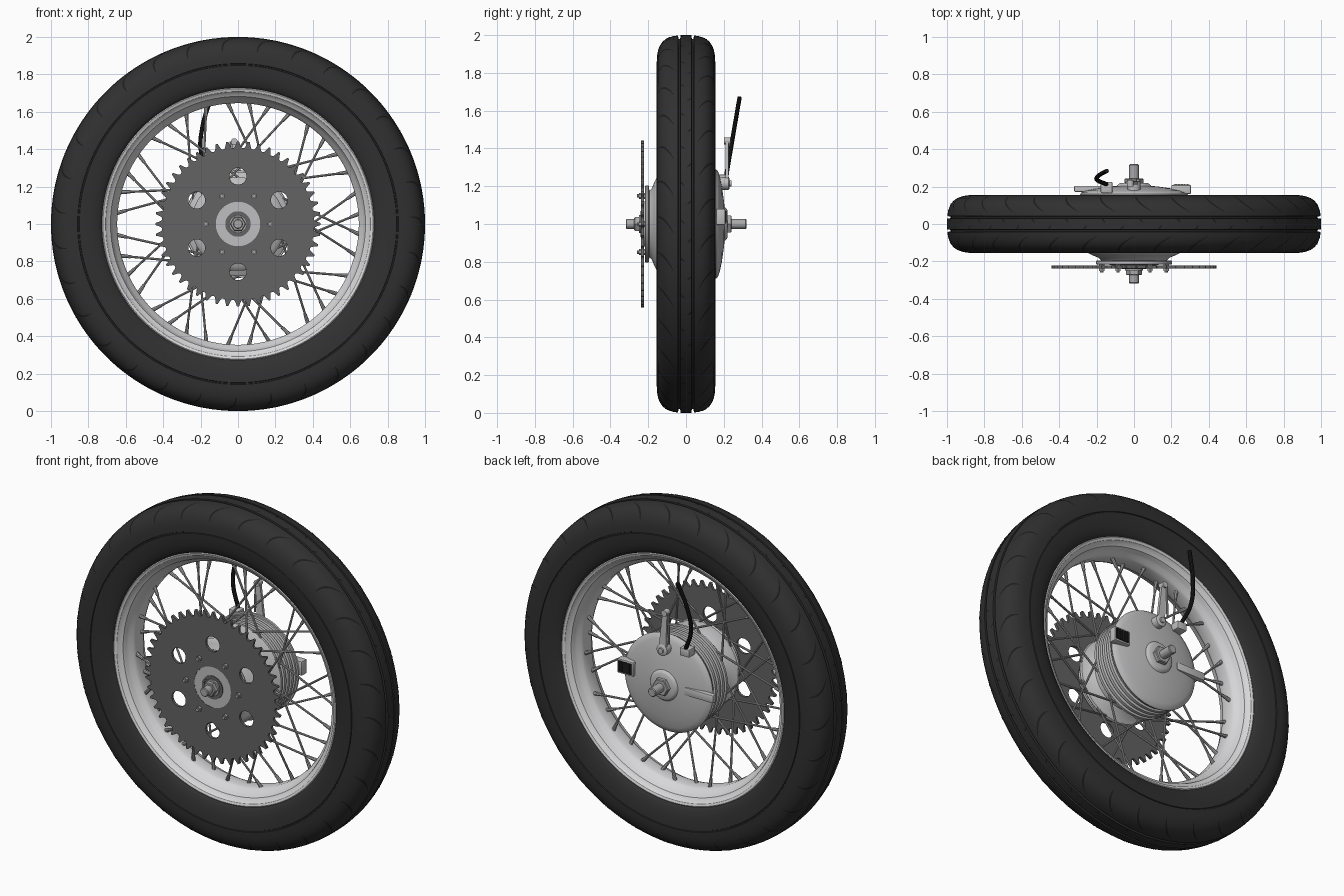
import bpy, bmesh, math
from mathutils import Vector, Matrix
from math import sin, cos, pi, radians

if "Cube" in bpy.data.objects:
    bpy.data.objects.remove(bpy.data.objects["Cube"])


def material(name, v):
    m = bpy.data.materials.new(name)
    m.diffuse_color = (v, v, v * 1.02, 1)
    m.use_nodes = True
    m.node_tree.nodes["Principled BSDF"].inputs["Base Color"].default_value = m.diffuse_color
    return m


RUBBER = material("tyre rubber", 0.03)
BLACK = material("black", 0.012)
RIM = material("polished alloy", 0.68)
HUB = material("cast alloy", 0.52)
STEEL = material("steel", 0.40)
DARK = material("dark sprocket steel", 0.125)


def finish(name, bm, mat, angle=35):
    bmesh.ops.recalc_face_normals(bm, faces=bm.faces)
    me = bpy.data.meshes.new(name)
    bm.to_mesh(me)
    bm.free()
    me.materials.append(mat)
    ob = bpy.data.objects.new(name, me)
    bpy.context.collection.objects.link(ob)
    smooth(ob, angle)
    return ob


def smooth(ob, angle=35):
    bpy.ops.object.select_all(action='DESELECT')
    ob.select_set(True)
    bpy.context.view_layer.objects.active = ob
    bpy.ops.object.shade_smooth_by_angle(angle=radians(angle))


def wheel_point(r, y, a, cx=0, cz=1):
    return Vector((cx + r * cos(a), y, cz + r * sin(a)))


def lathe(name, profile, mat, segs=64, closed=False, cx=0, cz=1, angle=35):
    """Turn (radius, y) points round an axis along y; open ends are capped."""
    bm = bmesh.new()
    rings = [[bm.verts.new(wheel_point(r, y, 2 * pi * i / segs, cx, cz)) for i in range(segs)]
             for r, y in profile]
    n = len(rings)
    for k in range(n if closed else n - 1):
        a, b = rings[k], rings[(k + 1) % n]
        for i in range(segs):
            j = (i + 1) % segs
            bm.faces.new((a[i], a[j], b[j], b[i]))
    if not closed:
        bm.faces.new(rings[0])
        bm.faces.new(rings[-1])
    return finish(name, bm, mat, angle)


def rod(bm, p, q, r1, r2=None, segs=8):
    p, q = Vector(p), Vector(q)
    d = q - p
    m = Matrix.Translation((p + q) / 2) @ d.to_track_quat('Z', 'Y').to_matrix().to_4x4()
    bmesh.ops.create_cone(bm, cap_ends=True, segments=segs, radius1=r1,
                          radius2=r1 if r2 is None else r2, depth=d.length, matrix=m)


def add_box(bm, lo, hi):
    lo, hi = Vector(lo), Vector(hi)
    m = Matrix.Translation((lo + hi) / 2) @ Matrix.Diagonal((*(hi - lo), 1))
    return bmesh.ops.create_cube(bm, size=1, matrix=m)['verts']


def box(name, lo, hi, mat, bevel=0.006):
    bm = bmesh.new()
    add_box(bm, lo, hi)
    if bevel:
        bmesh.ops.bevel(bm, geom=bm.edges[:], offset=bevel, segments=2, affect='EDGES', profile=0.5)
    return finish(name, bm, mat)


# Tyre, with sidewall ring and two tread grooves
shoulder = [(0.858, 0.155), (0.89, 0.1535), (0.92, 0.148), (0.945, 0.138), (0.965, 0.124),
            (0.98, 0.106), (0.989, 0.086), (0.995, 0.064), (0.998, 0.042)]
half = [(0.70, 0.085), (0.722, 0.112), (0.728, 0.124), (0.745, 0.136), (0.78, 0.147), (0.82, 0.153),
        (0.848, 0.155), (0.850, 0.150), (0.856, 0.150)] + shoulder + \
       [(0.980, 0.040), (0.980, 0.031), (0.9995, 0.029), (1.0, 0.012)]
lathe("tyre", half + [(r, -y) for r, y in reversed(half)], RUBBER, 180, True)


# Curved tread cuts, laid on the shoulders
def tyre_radius(y):
    for (r0, y0), (r1, y1) in zip(shoulder, shoulder[1:]):
        if y1 <= y <= y0:
            return r0 + (r1 - r0) * (y - y0) / (y1 - y0)
    return 1.0


bm = bmesh.new()
COUNT, STEPS = 31, 12
for side in (-1, 1):
    for i in range(COUNT):
        a0 = 2 * pi * (i + (0.5 if side > 0 else 0)) / COUNT
        rows = []
        for k in range(STEPS + 1):
            t = k / STEPS
            y = 0.147 - 0.085 * t
            r = tyre_radius(y) + 0.0012
            mid = a0 + 0.04 - 0.095 * t ** 1.7
            w = 0.0075 * sin(pi * min(1, t * 0.93 + 0.05)) ** 0.7
            rows.append([bm.verts.new(wheel_point(r, side * (y + 0.0012), mid + s * w)) for s in (-1, 1)])
        for p, q in zip(rows, rows[1:]):
            bm.faces.new((p[0], p[1], q[1], q[0]))
        # short tick beside the centre groove
        tick = [(0.008, 0.0), (0.026, 0.012), (0.026, 0.024), (0.008, 0.008)]
        bm.faces.new([bm.verts.new(wheel_point(1.0006, side * y, a0 + d)) for y, d in tick])
finish("tread_cuts", bm, BLACK)

# Rim
half = [(0.70, 0.080), (0.728, 0.108), (0.732, 0.119), (0.722, 0.125), (0.708, 0.120), (0.700, 0.108),
        (0.682, 0.098), (0.674, 0.080), (0.668, 0.062), (0.652, 0.048), (0.646, 0.030)]
lathe("rim", half + [(r, -y) for r, y in reversed(half)], RIM, 128, True)

# Hub shell with finned brake drum
profile = [(0.12, -0.236), (0.12, -0.218), (0.20, -0.217), (0.204, -0.213), (0.204, -0.200), (0.20, -0.196),
           (0.175, -0.194), (0.19, -0.180), (0.225, -0.166), (0.245, -0.156), (0.25, -0.148), (0.245, -0.138),
           (0.21, -0.125), (0.185, -0.10), (0.18, -0.06), (0.19, -0.03), (0.22, -0.012),
           (0.272, 0.0), (0.278, 0.006)]
for k in range(4):
    y = 0.02 + k * 0.034
    profile += [(0.278, y), (0.264, y + 0.004), (0.264, y + 0.013), (0.278, y + 0.017)]
profile += [(0.278, 0.15), (0.27, 0.154)]
lathe("hub", profile, HUB, 80)

# Brake plate
lathe("brake_plate", [(0.27, 0.150), (0.286, 0.152), (0.288, 0.160), (0.282, 0.168), (0.255, 0.178),
                      (0.20, 0.190), (0.13, 0.200), (0.09, 0.204), (0.082, 0.214), (0.074, 0.219),
                      (0.03, 0.219)], HUB, 80)

# Axle, nuts and washers
lathe("axle", [(0.022, -0.318), (0.026, -0.314), (0.026, 0.316), (0.022, 0.32)], STEEL, 24)
lathe("bearing_ring", [(0.068, -0.230), (0.068, -0.241), (0.055, -0.241), (0.055, -0.238), (0.02, -0.238)], DARK, 40)
lathe("axle_collar", [(0.048, -0.236), (0.048, -0.248), (0.02, -0.248)], STEEL, 32)
lathe("front_axle_nut", [(0.042, -0.246), (0.042, -0.270), (0.038, -0.274)], STEEL, 6)
lathe("rear_axle_nut", [(0.052, 0.217), (0.052, 0.238), (0.047, 0.242)], STEEL, 6)

# Sprocket: flat toothed outline with holes, extruded
cu = bpy.data.curves.new("sprocket", 'CURVE')
cu.dimensions = '2D'
cu.fill_mode = 'BOTH'
cu.extrude = 0.0075


def spline(pts):
    s = cu.splines.new('POLY')
    s.points.add(len(pts) - 1)
    for p, (x, y) in zip(s.points, pts):
        p.co = (x, y, 0, 1)
    s.use_cyclic_u = True


def circle(cx, cy, r, n=32):
    spline([(cx + r * cos(2 * pi * i / n), cy + r * sin(2 * pi * i / n)) for i in range(n)])


TEETH = 48
tooth = [(-0.5, 0.406), (-0.34, 0.409), (-0.22, 0.422), (-0.09, 0.442), (0.09, 0.442), (0.22, 0.422), (0.34, 0.409)]
spline([(r * cos(a), r * sin(a)) for i in range(TEETH) for f, r in tooth
        for a in [2 * pi * (i + f) / TEETH]])
circle(0, 0, 0.119, 48)
for k in range(6):
    a = radians(90 + 60 * k)
    circle(0.255 * cos(a), 0.255 * sin(a), 0.045)
sprocket = bpy.data.objects.new("sprocket", cu)
bpy.context.collection.objects.link(sprocket)
sprocket.location = (0, -0.2295, 1)
sprocket.rotation_euler = (pi / 2, 0, 0)
cu.materials.append(DARK)
bpy.ops.object.select_all(action='DESELECT')
sprocket.select_set(True)
bpy.context.view_layer.objects.active = sprocket
bpy.ops.object.convert(target='MESH')

# Sprocket bolts
bm = bmesh.new()
for k in range(6):
    a = radians(60 * k)
    rod(bm, wheel_point(0.172, -0.215, a), wheel_point(0.172, -0.250, a), 0.016, segs=6)
    rod(bm, wheel_point(0.172, -0.249, a), wheel_point(0.172, -0.260, a), 0.009, segs=10)
finish("sprocket_bolts", bm, STEEL)

# Crossed spokes and their nipples
spokes, nipples = bmesh.new(), bmesh.new()
for i in range(36):
    a = radians(10 * i + 5)
    lean = radians(40) * (1 if (i // 2) % 2 else -1)
    front = i % 2 == 0
    inner = wheel_point(0.235 if front else 0.262, -0.146 if front else 0.008, a + lean)
    outer = wheel_point(0.655, -0.018 if front else 0.018, a)
    rod(spokes, inner, outer, 0.0062)
    rod(nipples, outer + (inner - outer).normalized() * 0.06, outer, 0.0085, 0.0115)
finish("spokes", spokes, STEEL)
finish("spoke_nipples", nipples, STEEL)

# Brake plate fittings: torque block with ribbed window, and stay bar
box("torque_block", (0.20, 0.160, 0.995), (0.305, 0.208, 1.08), HUB)
box("ribbed_window", (0.212, 0.205, 1.005), (0.298, 0.2105, 1.07), BLACK, 0)
bm = bmesh.new()
for k in range(5):
    x = 0.221 + k * 0.016
    add_box(bm, (x, 0.208, 1.007), (x + 0.005, 0.214, 1.068))
finish("window_ribs", bm, BLACK)
box("stay_bar", (-0.32, 0.172, 0.975), (-0.13, 0.204, 1.022), HUB)

# Brake lever: pivot, tapered arm and clevis
lathe("lever_pivot", [(0.034, 0.18), (0.034, 0.226), (0.028, 0.23), (0.016, 0.231), (0.016, 0.240)],
      HUB, 24, cx=0.0, cz=1.215)
bm = bmesh.new()
for v in add_box(bm, (-0.024, 0.210, 1.20), (0.024, 0.226, 1.45)):
    if v.co.z > 1.3:
        v.co.x = v.co.x * 0.6 - 0.02
finish("brake_lever", bm, HUB)
lathe("lever_clevis", [(0.018, 0.200), (0.018, 0.236)], HUB, 16, cx=-0.02, cz=1.44)
bm = bmesh.new()
rod(bm, (-0.04, 0.222, 1.44), (-0.045, 0.222, 1.26), 0.006)
finish("lever_link", bm, STEEL)

# Cable anchor and brake cable
box("cable_anchor", (-0.178, 0.165, 1.215), (-0.115, 0.225, 1.262), HUB)
cu = bpy.data.curves.new("brake_cable", 'CURVE')
cu.dimensions = '3D'
cu.bevel_depth = 0.0115
cu.bevel_resolution = 3
cu.use_fill_caps = True
s = cu.splines.new('BEZIER')
path = [(-0.145, 0.212, 1.25), (-0.198, 0.236, 1.39), (-0.19, 0.258, 1.52), (-0.145, 0.284, 1.672)]
s.bezier_points.add(len(path) - 1)
for p, co in zip(s.bezier_points, path):
    p.co = co
    p.handle_left_type = p.handle_right_type = 'AUTO'
cable = bpy.data.objects.new("brake_cable", cu)
bpy.context.collection.objects.link(cable)
cu.materials.append(BLACK)
bpy.ops.object.select_all(action='DESELECT')
cable.select_set(True)
bpy.context.view_layer.objects.active = cable
bpy.ops.object.convert(target='MESH')
smooth(cable)
